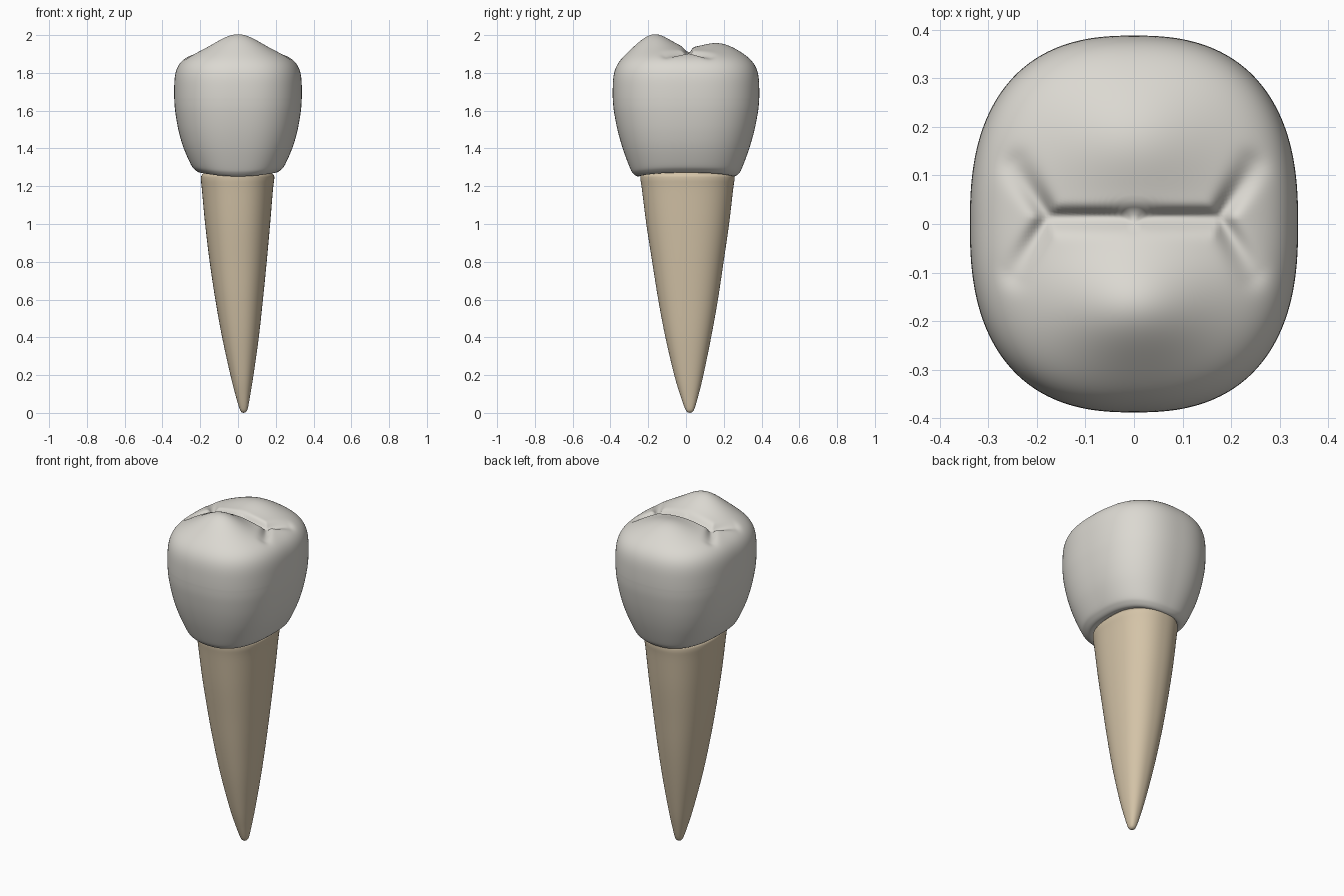
import bpy, bmesh, math

if "Cube" in bpy.data.objects:
    bpy.data.objects.remove(bpy.data.objects["Cube"])

SEG = 192


def material(name, rgb):
    m = bpy.data.materials.new(name)
    m.diffuse_color = (*rgb, 1)
    m.use_nodes = True
    m.node_tree.nodes["Principled BSDF"].inputs["Base Color"].default_value = m.diffuse_color
    return m


def spow(v, p):
    return math.copysign(abs(v) ** p, v)


def outline(rx, ry, n, cx=0, cy=0):
    """Rounded-square oval as a list of (x, y)."""
    pts = []
    for i in range(SEG):
        a = 2 * math.pi * i / SEG
        c, s = math.cos(a), math.sin(a)
        k = (abs(c) ** n + abs(s) ** n) ** (-1 / n)
        pts.append((cx + rx * c * k, cy + ry * s * k))
    return pts


def smooth_rows(rows, steps):
    """Catmull-Rom interpolation of profile rows."""
    out = []
    for i in range(len(rows) - 1):
        a, b, c, d = (rows[max(0, min(len(rows) - 1, i + k))] for k in (-1, 0, 1, 2))
        for j in range(steps):
            t = j / steps
            out.append([0.5 * (2 * q + (r - p) * t + (2 * p - 5 * q + 4 * r - s) * t * t
                               + (3 * q - p - 3 * r + s) * t ** 3)
                        for p, q, r, s in zip(a, b, c, d)])
    out.append(list(rows[-1]))
    return out


def loft(name, rings, bottom, top, mat):
    """Skin a stack of rings and close both ends with a fan."""
    bm = bmesh.new()
    vs = [[bm.verts.new(p) for p in r] for r in rings]
    for lo, hi in zip(vs, vs[1:]):
        for i in range(SEG):
            j = (i + 1) % SEG
            bm.faces.new((lo[i], lo[j], hi[j], hi[i]))
    b, t = bm.verts.new(bottom), bm.verts.new(top)
    for i in range(SEG):
        j = (i + 1) % SEG
        bm.faces.new((vs[0][j], vs[0][i], b))
        bm.faces.new((vs[-1][i], vs[-1][j], t))
    me = bpy.data.meshes.new(name)
    bm.to_mesh(me)
    bm.free()
    me.materials.append(mat)
    me.polygons.foreach_set("use_smooth", [True] * len(me.polygons))
    ob = bpy.data.objects.new(name, me)
    bpy.context.collection.objects.link(ob)
    return ob


def seg_dist(x, y, x0, y0, x1, y1):
    dx, dy = x1 - x0, y1 - y0
    t = max(0, min(1, ((x - x0) * dx + (y - y0) * dy) / (dx * dx + dy * dy)))
    return math.hypot(x - x0 - t * dx, y - y0 - t * dy), t


def chewing_height(x, y):
    """Two cusps, a central groove and forked side grooves."""
    h = 1.91
    h += 0.097 * math.exp(-(x / 0.16) ** 2 - ((y + 0.17) / 0.13) ** 2)
    h += 0.05 * math.exp(-(x / 0.16) ** 2 - ((y - 0.17) / 0.14) ** 2)
    ax = abs(x)
    d, _ = seg_dist(ax, y, 0, 0.015, 0.175, 0.015)
    w = 0.016 if y > 0.015 else 0.026
    cut = 0.032 * math.exp(-(d / w) ** 2)
    for fy in (0.12, -0.10):
        d, t = seg_dist(ax, y, 0.175, 0.015, 0.245, fy)
        cut = max(cut, 0.032 * (1 - 0.6 * t) * math.exp(-(d / (0.018 + 0.012 * t)) ** 2))
    return h - cut


enamel = material("enamel ivory", (0.71, 0.69, 0.64))
dentine = material("root tan", (0.66, 0.55, 0.39))

# Crown: bulging wall from the neck up to the widest line
RX, RY, EQ, N = 0.338, 0.388, 1.67, 2.5
wall = [(0.17, 0.22, 1.262), (0.20, 0.255, 1.252), (0.227, 0.28, 1.268),
        (0.25, 0.298, 1.30), (0.29, 0.335, 1.40), (0.316, 0.363, 1.50),
        (0.333, 0.382, 1.60), (RX, RY, EQ)]
rings = []
for rx, ry, z in smooth_rows(wall, 5):
    lift = 0.02 * max(0, min(1, (1.5 - z) / 0.25))
    rings.append([(x, y, z + lift * (x / rx) ** 2) for x, y in outline(rx, ry, N)])

# Crown: rounded shoulder and chewing surface
STEPS = 64
for k in range(1, STEPS):
    a = math.pi / 2 * k / STEPS
    s = math.cos(a) ** 0.8
    dome = (1 - s ** 4) ** 0.25
    rings.append([(x, y, EQ + (chewing_height(x, y) - EQ) * dome)
                  for x, y in outline(RX * s, RY * s, N)])
loft("crown", rings, (0, 0, 1.27), (0, 0, chewing_height(0, 0)), enamel)

# Root: tapering cone with a slightly offset rounded tip
# columns: half width, half depth, centre x, centre y, z
root = [(0.010, 0.011, 0.03, 0.020, 0.003), (0.021, 0.024, 0.03, 0.020, 0.02),
        (0.038, 0.047, 0.026, 0.018, 0.09), (0.061, 0.077, 0.021, 0.015, 0.2),
        (0.097, 0.121, 0.013, 0.012, 0.4), (0.126, 0.158, 0.006, 0.011, 0.6),
        (0.151, 0.189, 0.001, 0.010, 0.8), (0.172, 0.219, -0.002, 0.009, 1.0),
        (0.188, 0.241, -0.003, 0.008, 1.18), (0.194, 0.249, -0.002, 0.008, 1.24),
        (0.188, 0.243, -0.001, 0.007, 1.262), (0.16, 0.21, 0, 0.005, 1.29)]
rings = [[(x, y, z) for x, y in outline(rx, ry, 2.3, cx, cy)]
         for rx, ry, cx, cy, z in smooth_rows(root, 5)]
loft("root", rings, (0.03, 0.02, 0), (0, 0, 1.29), dentine)
